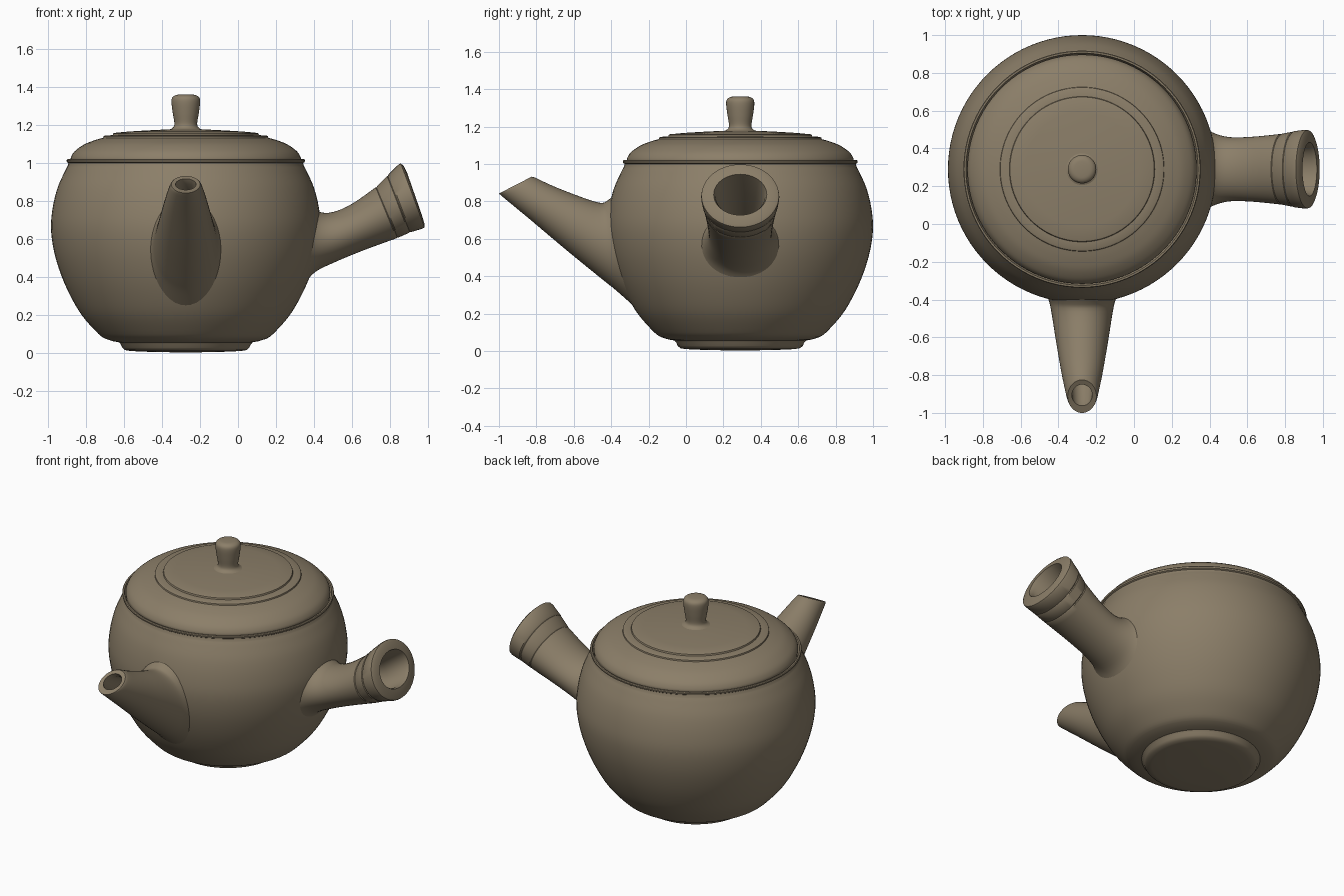
import bpy, bmesh, math
from mathutils import Vector

CX, CY = -0.275, 0.29          # axis of the pot
clay = bpy.data.materials.new("clay")
clay.diffuse_color = (0.26, 0.21, 0.14, 1)


def smooth_curve(pts, n=4):
    """Catmull-Rom subdivision of a list of tuples."""
    v = [Vector(p) for p in pts]
    out = []
    for i in range(len(v) - 1):
        a, b, c, d = v[max(i - 1, 0)], v[i], v[i + 1], v[min(i + 2, len(v) - 1)]
        for k in range(n):
            t = k / n
            out.append(0.5 * (2 * b + (c - a) * t + (2 * a - 5 * b + 4 * c - d) * t * t
                              + (3 * b - a - 3 * c + d) * t ** 3))
    return [tuple(p) for p in out] + [tuple(v[-1])]


def skin(name, rings, angle=35):
    """Join equal rings of points into a closed, capped tube."""
    bm = bmesh.new()
    loops = [[bm.verts.new(p) for p in r] for r in rings]
    n = len(loops[0])
    for a, b in zip(loops, loops[1:]):
        for i in range(n):
            j = (i + 1) % n
            bm.faces.new((a[i], a[j], b[j], b[i]))
    bm.faces.new(loops[0])
    bm.faces.new(loops[-1])
    bmesh.ops.recalc_face_normals(bm, faces=bm.faces)
    me = bpy.data.meshes.new(name)
    bm.to_mesh(me)
    bm.free()
    ob = bpy.data.objects.new(name, me)
    bpy.context.collection.objects.link(ob)
    me.materials.append(clay)
    bpy.ops.object.select_all(action='DESELECT')
    ob.select_set(True)
    bpy.context.view_layer.objects.active = ob
    bpy.ops.object.shade_smooth_by_angle(angle=math.radians(angle))
    return ob


def lathe(name, profile, seg=96):
    angs = [2 * math.pi * i / seg for i in range(seg)]
    return skin(name, [[(CX + r * math.cos(a), CY + r * math.sin(a), z) for a in angs]
                       for r, z in profile])


def tube(name, outer, inner, place, seg=48):
    """Sections are (top u, top z, bottom u, bottom z, half width)."""
    angs = [2 * math.pi * i / seg for i in range(seg)]
    rings = []
    for tu, tz, bu, bz, w in outer + inner:
        rings.append([place((tu + bu) / 2 + math.cos(a) * (tu - bu) / 2, w * math.sin(a),
                            (tz + bz) / 2 + math.cos(a) * (tz - bz) / 2) for a in angs])
    return skin(name, rings)


# Round body with a small foot and a thin rim
foot = [(0.01, 0.002), (0.2, 0.006), (0.29, 0.01), (0.32, 0.015), (0.335, 0.028), (0.342, 0.045),
        (0.352, 0.056), (0.385, 0.062)]
belly = smooth_curve([(0.425, 0.075), (0.46, 0.10), (0.545, 0.195), (0.61, 0.305), (0.66, 0.42),
                      (0.695, 0.54), (0.71, 0.66), (0.70, 0.77), (0.675, 0.87),
                      (0.64, 0.95), (0.622, 0.985)])
rim = [(0.618, 1.0), (0.626, 1.005), (0.628, 1.015), (0.624, 1.02), (0.615, 1.02),
       (0.61, 1.0), (0.60, 0.98), (0.01, 0.98)]
lathe("body", foot + belly + rim)

# Domed lid with a stepped ring
dome = smooth_curve([(0.606, 1.012), (0.605, 1.03), (0.585, 1.062), (0.535, 1.098),
                     (0.48, 1.12), (0.435, 1.133)])
lathe("lid", [(0.01, 0.99), (0.604, 0.99)] + dome +
      [(0.433, 1.141), (0.425, 1.145), (0.385, 1.147), (0.382, 1.156), (0.374, 1.159),
       (0.3, 1.166), (0.2, 1.172), (0.1, 1.177), (0.01, 1.178)])

# Knob
lathe("lid_knob", smooth_curve([(0.1, 1.172), (0.072, 1.183), (0.06, 1.205), (0.068, 1.26),
                                (0.075, 1.315), (0.072, 1.343), (0.055, 1.357),
                                (0.03, 1.361), (0.002, 1.362)]), 48)

# Tapering spout towards the front
spout_out = smooth_curve([(-0.36, 0.86, -0.29, 0.25, 0.215), (-0.415, 0.808, -0.375, 0.325, 0.18),
                          (-0.465, 0.793, -0.45, 0.385, 0.164), (-0.60, 0.838, -0.64, 0.54, 0.138),
                          (-0.72, 0.886, -0.83, 0.70, 0.111), (-0.80, 0.924, -0.975, 0.82, 0.086),
                          (-0.825, 0.932, -1.0, 0.842, 0.076)])
spout_in = [(-0.85, 0.917, -0.962, 0.859, 0.054), (-0.83, 0.89, -0.935, 0.825, 0.055),
            (-0.68, 0.82, -0.75, 0.68, 0.07), (-0.50, 0.75, -0.50, 0.50, 0.09)]
tube("spout", spout_out, spout_in, lambda u, w, z: (CX + w, u, z))

# Flared hollow side handle with two fine grooves
handle_out = smooth_curve([(0.37, 0.80, 0.35, 0.36, 0.235), (0.425, 0.745, 0.405, 0.425, 0.195),
                           (0.50, 0.742, 0.51, 0.478, 0.17), (0.60, 0.785, 0.66, 0.54, 0.172),
                           (0.725, 0.872, 0.835, 0.604, 0.187)])
handle_out += [(0.729, 0.871, 0.839, 0.609, 0.183), (0.734, 0.880, 0.845, 0.608, 0.189),
               (0.785, 0.932, 0.90, 0.632, 0.199), (0.789, 0.931, 0.904, 0.637, 0.195),
               (0.794, 0.942, 0.91, 0.636, 0.202), (0.845, 0.992, 0.973, 0.655, 0.209),
               (0.857, 0.998, 0.982, 0.662, 0.207)]
handle_in = [(0.872, 0.985, 0.983, 0.677, 0.192), (0.892, 0.945, 0.968, 0.727, 0.142),
             (0.872, 0.93, 0.945, 0.725, 0.132), (0.75, 0.84, 0.82, 0.65, 0.12),
             (0.55, 0.71, 0.58, 0.55, 0.10)]
tube("side_handle", handle_out, handle_in, lambda u, w, z: (u, CY + w, z))
